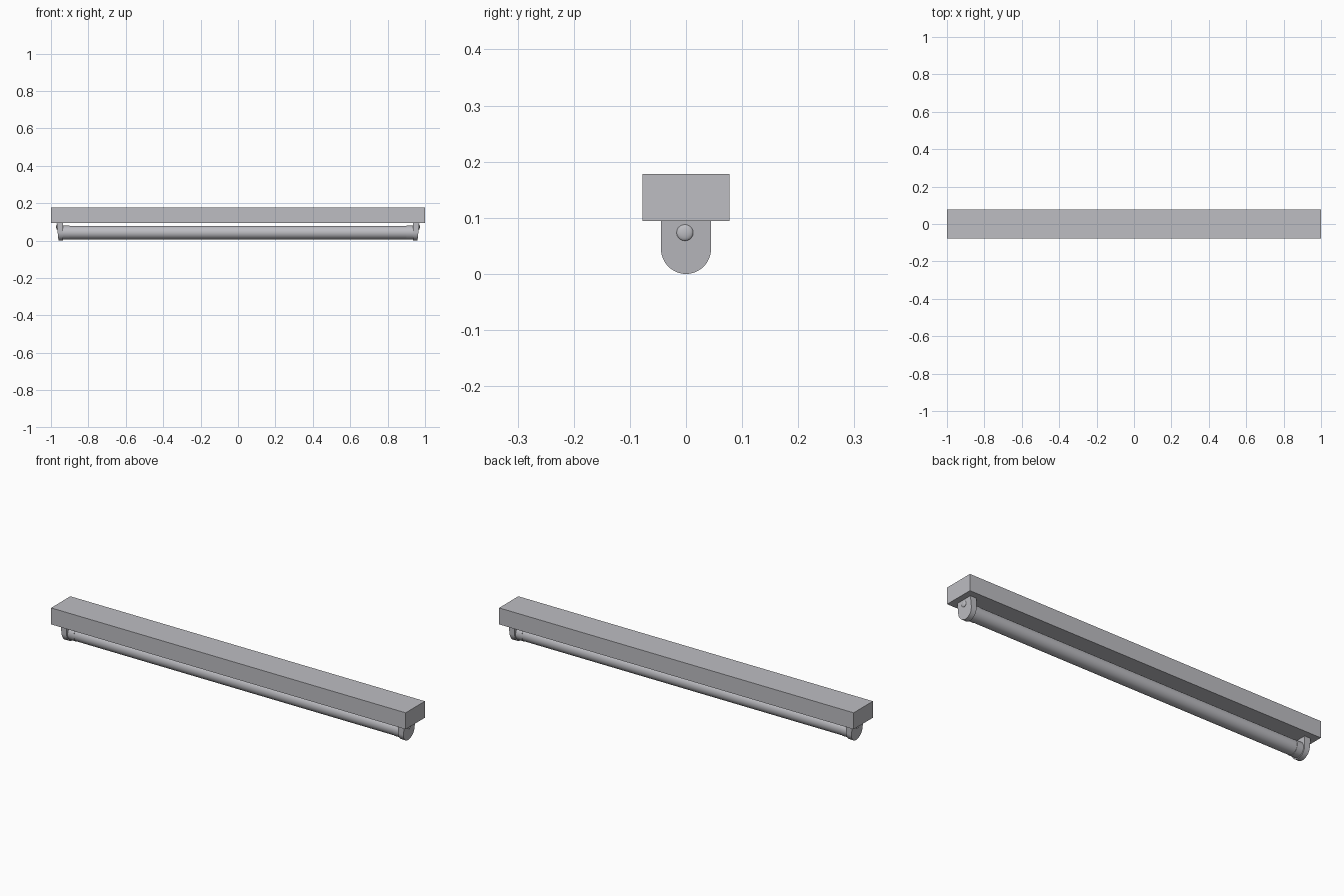
import bpy, bmesh, math
from mathutils import Matrix

if "Cube" in bpy.data.objects:
    bpy.data.objects.remove(bpy.data.objects["Cube"])

grey = bpy.data.materials.new("light_grey")
grey.use_nodes = True
colour = (0.51, 0.51, 0.54, 1)
grey.diffuse_color = colour
grey.node_tree.nodes["Principled BSDF"].inputs["Base Color"].default_value = colour

TUBE_Z = 0.043
HOUSING_BOTTOM = 0.094


def finish(name, bm, smooth=False):
    bmesh.ops.recalc_face_normals(bm, faces=bm.faces)
    mesh = bpy.data.meshes.new(name)
    bm.to_mesh(mesh)
    bm.free()
    mesh.materials.append(grey)
    obj = bpy.data.objects.new(name, mesh)
    bpy.context.collection.objects.link(obj)
    if smooth:
        bpy.ops.object.select_all(action='DESELECT')
        obj.select_set(True)
        bpy.context.view_layer.objects.active = obj
        bpy.ops.object.shade_smooth_by_angle(angle=math.radians(35))
    return obj


def cylinder_x(name, x0, x1, z, r0, r1):
    """Round bar along x from x0 to x1."""
    bm = bmesh.new()
    place = Matrix.Translation(((x0 + x1) / 2, 0, z)) @ Matrix.Rotation(math.pi / 2, 4, 'Y')
    bmesh.ops.create_cone(bm, cap_ends=True, segments=32, radius1=r0, radius2=r1,
                          depth=x1 - x0, matrix=place)
    return finish(name, bm, True)


def end_bracket(name, side):
    """U-shaped lamp holder plate, leaning slightly inwards at the foot."""
    radius = 0.0445
    outline = [(-radius, HOUSING_BOTTOM)]
    for i in range(25):
        a = math.pi + math.pi * i / 24
        outline.append((radius * math.cos(a), radius + radius * math.sin(a)))
    outline.append((radius, HOUSING_BOTTOM))
    bm = bmesh.new()
    inner = bm.faces.new([bm.verts.new((side * 0.935, y, z)) for y, z in outline])
    extruded = bmesh.ops.extrude_face_region(bm, geom=[inner], use_keep_orig=True)
    for v in extruded["geom"]:
        if isinstance(v, bmesh.types.BMVert):
            v.co.x = side * (0.96 + 0.1 * v.co.z)
    return finish(name, bm, True)


# Ceiling housing
bm = bmesh.new()
bmesh.ops.create_cube(bm, size=1)
bmesh.ops.scale(bm, vec=(2, 0.155, 0.084), verts=bm.verts)
bmesh.ops.translate(bm, vec=(0, 0, HOUSING_BOTTOM + 0.042), verts=bm.verts)
finish("housing", bm)

# Lamp tube
cylinder_x("lamp_tube", -0.935, 0.935, TUBE_Z, 0.036, 0.036)

# Holders, tube collars and pin buttons at both ends
for label, side in (("left", 1), ("right", -1)):
    end_bracket(label + "_bracket", side)
    a, b = sorted((side * 0.9, side * 0.936))
    cylinder_x(label + "_tube_collar", a, b, TUBE_Z, 0.0375, 0.0375)
    bm = bmesh.new()
    bmesh.ops.create_uvsphere(bm, u_segments=20, v_segments=10, radius=0.015)
    bmesh.ops.scale(bm, vec=(0.35, 1, 1), verts=bm.verts)
    bmesh.ops.translate(bm, vec=(side * 0.967, -0.002, 0.074), verts=bm.verts)
    finish(label + "_pin_button", bm, True)
